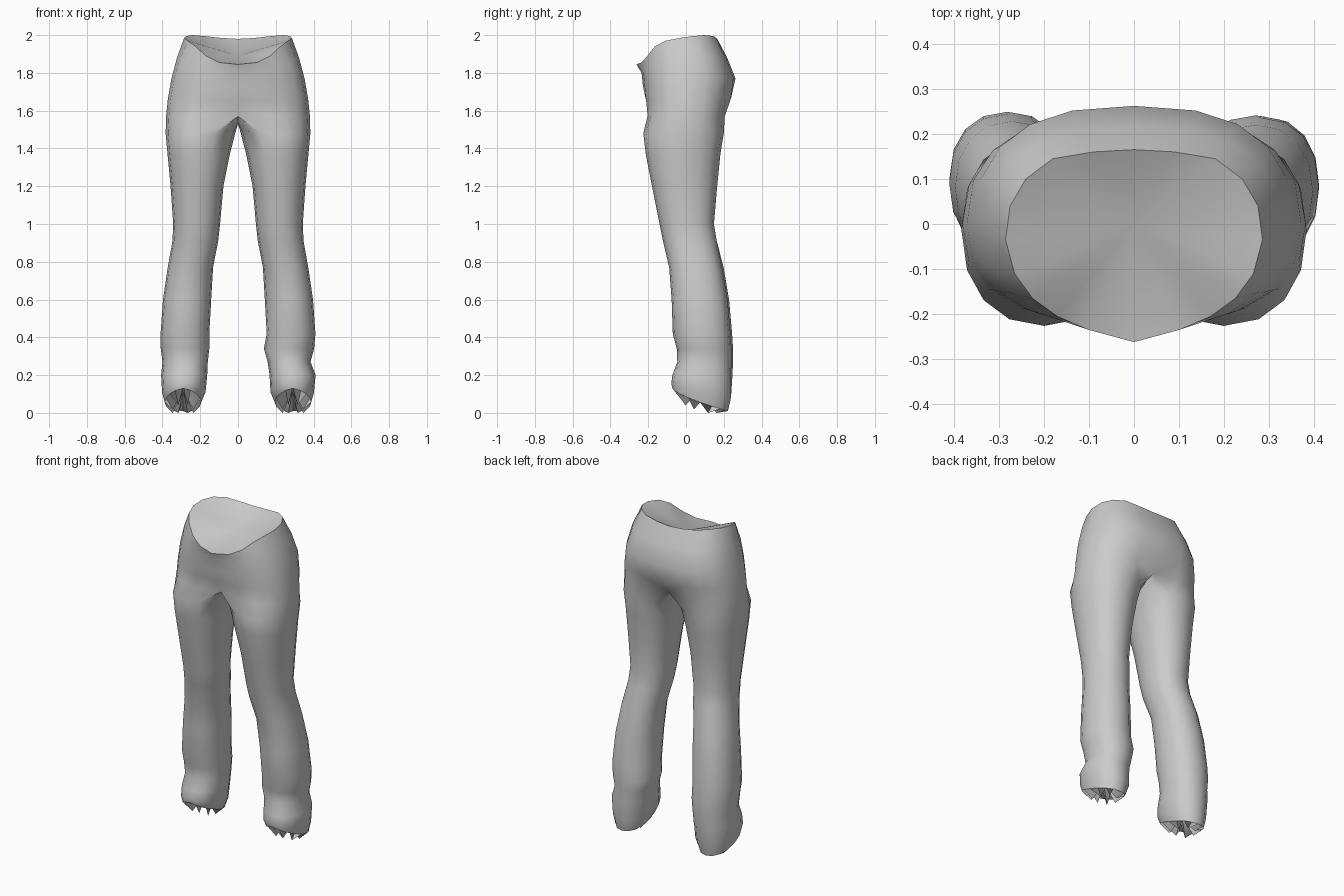
import bpy, bmesh, math

if "Cube" in bpy.data.objects:
    bpy.data.objects.remove(bpy.data.objects["Cube"])

# Waist rim, right half, from front centre round to back centre (x, y, z)
RIM = [(0, -.262, 1.845), (.10, -.235, 1.855), (.17, -.205, 1.89), (.225, -.165, 1.94),
       (.265, -.11, 1.97), (.285, -.035, 1.985), (.275, .04, 1.995), (.24, .10, 2.0),
       (.18, .145, 1.995), (.09, .16, 1.985), (0, .165, 1.98)]

# Hip rows: base z, how much the row follows the rim, half width, front y, back y, centre pinch
HIPS = [(1.80, .60, .322, -.235, .218, 0), (1.73, .30, .352, -.228, .262, 0),
        (1.65, .10, .371, -.222, .250, .012), (1.57, 0, .381, -.222, .224, .05)]

# Leg rows: z, inner x, outer x, front y, back y
LEG = [(1.48, .015, .383, -.226, .200), (1.37, .043, .373, -.213, .182),
       (1.20, .077, .357, -.180, .165), (1.00, .095, .343, -.140, .148),
       (.91, .105, .347, -.122, .163), (.77, .132, .372, -.085, .195),
       (.60, .142, .397, -.072, .224), (.42, .152, .410, -.066, .240),
       (.34, .152, .409, -.045, .245), (.27, .160, .400, -.042, .245),
       (.20, .163, .407, -.068, .242)]
WRINKLES = {.34: (-.015, -.006), .27: (-.003, -.016), .20: (.004, .004)}  # right calf folds


def power(v, p):
    return math.copysign(abs(v) ** p, v)


def hip_row(z, follow, w, front, back, pinch):
    pts = []
    for i in range(11):
        a = math.radians(-90 + 18 * i)
        y = power(math.sin(a), .8) * (back if a > 0 else -front)
        x = w * power(max(0, math.cos(a)), .8) if 0 < i < 10 else 0
        if i in (0, 10):
            y -= math.copysign(pinch, y)
        elif i in (1, 9):
            y -= math.copysign(pinch * .2, y)
        pts.append((x, y, z + follow * (RIM[i][2] - 1.845)))
    return pts


def leg_row(z, x0, x1, front, back):
    pts = []
    for i in range(16):
        a = math.radians(-112.5 + 22.5 * i)
        pts.append(((x0 + x1) / 2 + (x1 - x0) / 2 * power(math.cos(a), .9),
                    (front + back) / 2 + (back - front) / 2 * power(math.sin(a), .9), z))
    return pts


def hem_row(x0, x1, front, back, top, drop):
    # Slanted hem, high over the foot and low at the heel
    pts = []
    for x, y, _ in leg_row(0, x0, x1, front, back):
        s = max(0, min(1, (y - front) / (back - front)))
        pts.append((x, y, top - drop * s ** .7))
    return pts


def half(bm, side):
    def add(pts):
        return [bm.verts.new((side * x, y, z)) for x, y, z in pts]

    def bridge(a, b, closed):
        n = len(a) if closed else 11
        for i in range(n if closed else n - 1):
            j = (i + 1) % n
            bm.faces.new((a[i], a[j], b[j], b[i]))

    # Waist cap, slightly dished
    rows = [add(RIM)]
    centre = add([(0, 0, 1.89)])[0]
    for a, b in zip(rows[0], rows[0][1:]):
        bm.faces.new((a, b, centre))

    # Hips, the last row closed under the crotch
    rows += [add(hip_row(*r)) for r in HIPS]
    rows[-1] += add([(0, .11, 1.55), (0, .05, 1.535), (0, -.01, 1.53),
                     (0, -.07, 1.535), (0, -.13, 1.55)])
    for a, b in zip(rows, rows[1:]):
        bridge(a, b, False)

    # Leg tube
    tube = [rows[-1]]
    for z, x0, x1, f, b in LEG:
        d0, d1 = WRINKLES.get(z, (0, 0)) if side > 0 else (0, 0)
        shift = -.004 * side if z < .8 else 0
        tube.append(add(leg_row(z, x0 + d0, x1 + d1, f + shift, b + shift)))
    tube.append(add(hem_row(.172, .402, -.078, .238, .155, .075)))
    hem = hem_row(.195, .388, -.072, .222, .13, .12)
    tube.append(add(hem))

    # Crumpled lining tucked into the hem
    lining = []
    for i, (x, y, z) in enumerate(hem):
        lining.append((.29 + (x - .29) * .6, .085 + (y - .085) * .6,
                       max(0, z * .6 + .02 + (.045 if i % 2 else -.05))))
    tube.append(add(lining))
    for a, b in zip(tube, tube[1:]):
        bridge(a, b, True)
    tip = add([(.29, .08, .12)])[0]
    last = tube[-1]
    for i in range(16):
        bm.faces.new((last[i], last[(i + 1) % 16], tip))


bm = bmesh.new()
for side in (1, -1):
    half(bm, side)
bmesh.ops.remove_doubles(bm, verts=bm.verts, dist=.0005)
bmesh.ops.recalc_face_normals(bm, faces=bm.faces)
mesh = bpy.data.meshes.new("trousers")
bm.to_mesh(mesh)
bm.free()
trousers = bpy.data.objects.new("trousers", mesh)
bpy.context.collection.objects.link(trousers)
bpy.context.view_layer.objects.active = trousers
trousers.select_set(True)
bpy.ops.object.shade_smooth_by_angle(angle=math.radians(50))
